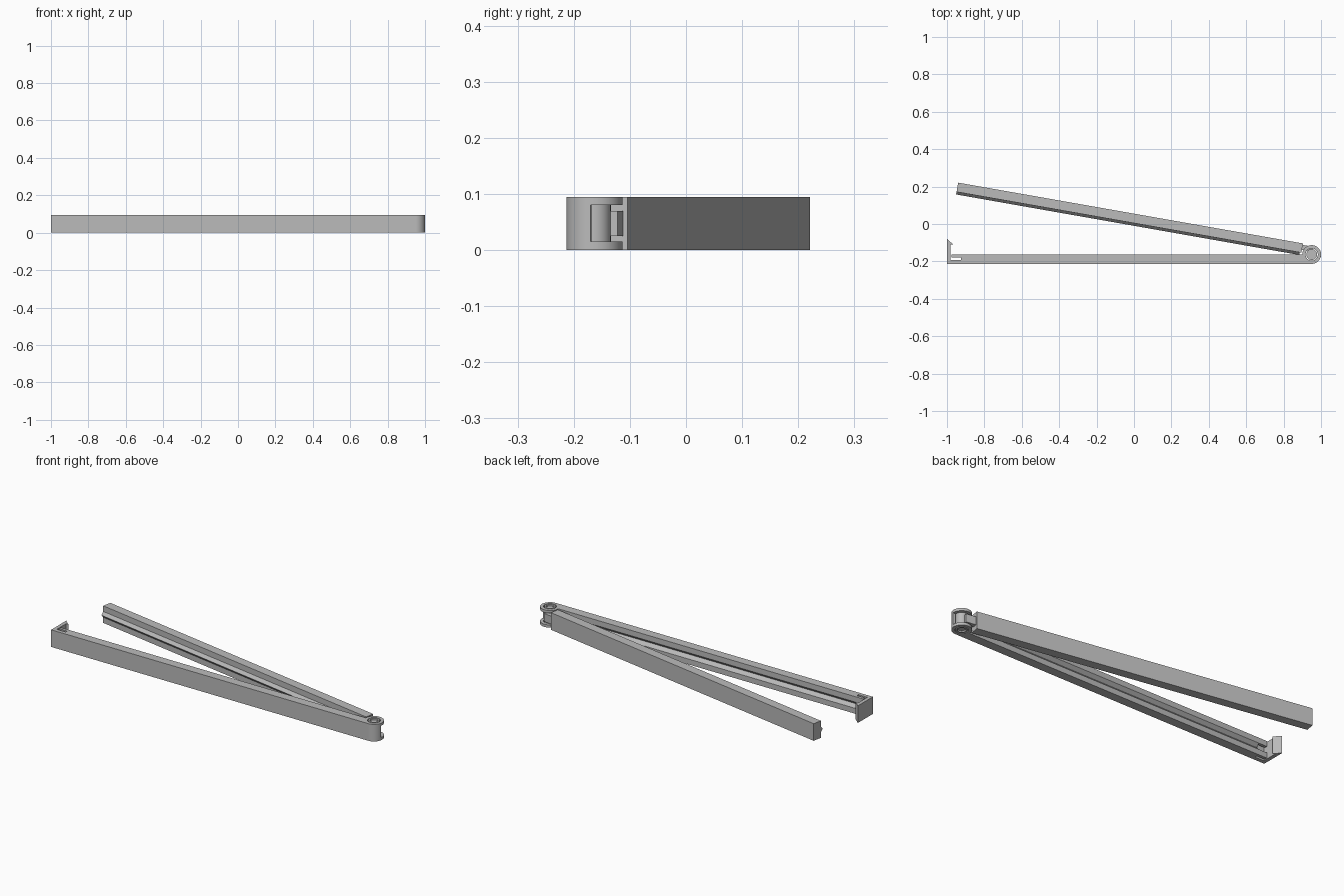
import bpy, bmesh, math
from mathutils import Matrix, Vector

cube = bpy.data.objects.get("Cube")
if cube:
    bpy.data.objects.remove(cube, do_unlink=True)

GREY = (0.5, 0.5, 0.5, 1)
mat = bpy.data.materials.new("plain grey")
mat.use_nodes = True
mat.diffuse_color = GREY
mat.node_tree.nodes["Principled BSDF"].inputs["Base Color"].default_value = GREY

H = 0.095                      # height of the whole clip
MID = H / 2
HX, HY, R = 0.95, -0.163, 0.05  # hinge axis and outer radius
FLANGE = 0.015
FRONT = HY - R
# swung arm frame: x runs from the hinge to the tip, y is its outer side
SWING = Matrix.Translation((HX, HY, 0)) @ Matrix.Rotation(math.radians(-10), 4, 'Z')


def prism(name, points, offset, matrix=None, smooth=False):
    """Extrude a closed 3D outline along offset."""
    bm = bmesh.new()
    face = bm.faces.new([bm.verts.new(p) for p in points])
    new = bmesh.ops.extrude_face_region(bm, geom=[face], use_keep_orig=True)
    verts = [g for g in new["geom"] if isinstance(g, bmesh.types.BMVert)]
    bmesh.ops.translate(bm, verts=verts, vec=Vector(offset))
    bmesh.ops.recalc_face_normals(bm, faces=bm.faces)
    if matrix:
        bm.transform(matrix)
    mesh = bpy.data.meshes.new(name)
    bm.to_mesh(mesh)
    bm.free()
    mesh.materials.append(mat)
    obj = bpy.data.objects.new(name, mesh)
    bpy.context.collection.objects.link(obj)
    if smooth:
        bpy.ops.object.select_all(action='DESELECT')
        obj.select_set(True)
        bpy.context.view_layer.objects.active = obj
        bpy.ops.object.shade_smooth_by_angle(angle=math.radians(35))
    return obj


def plan(name, outline, z0, z1, matrix=None, smooth=False):
    return prism(name, [(x, y, z0) for x, y in outline], (0, 0, z1 - z0), matrix, smooth)


def box(name, x0, x1, y0, y1, z0, z1, matrix=None):
    return plan(name, [(x0, y0), (x1, y0), (x1, y1), (x0, y1)], z0, z1, matrix)


def arc(radius, start, end, steps=32):
    angles = [math.radians(start + (end - start) * i / steps) for i in range(steps + 1)]
    return [(HX + radius * math.cos(a), HY + radius * math.sin(a)) for a in angles]


# Front arm with a V groove along its inner face
ROOT, NECK = -0.925, 0.9
groove = [(FRONT, 0), (HY, 0), (HY, 0.03), (HY - 0.017, MID),
          (HY, H - 0.03), (HY, H), (FRONT, H)]
prism("front_arm", [(ROOT, y, z) for y, z in groove], (NECK - ROOT, 0, 0))

# Latch hook with a flexing base
hook = [(-1, FRONT), (ROOT, FRONT), (ROOT, -0.192), (-0.98, -0.192),
        (-0.98, -0.11), (-0.966, -0.11), (-1, -0.08)]
plan("latch_hook", hook, 0, H)

for side, z0, z1, f0 in (("lower", 0, 0.03, 0), ("upper", H - 0.03, H, H - FLANGE)):
    # Lips over the slot beside the hook
    box(side + "_slot_lip", -0.975, ROOT, -0.179, HY, z0, z1)
    # Hinge plates with a round hole, joined to the front arm
    ring = arc(R, -90, 180, 48) + [(NECK, HY), (NECK, FRONT)]
    hole = arc(0.033, 180, -180, 48)
    plate = plan(side + "_hinge_plate", ring, f0, f0 + FLANGE, smooth=True)
    cutter = plan(side + "_hole_cutter", hole[:-1], f0 - 0.01, f0 + FLANGE + 0.01)
    cutter.hide_render = True
    cutter.hide_viewport = True
    cut = plate.modifiers.new("hole", 'BOOLEAN')
    cut.operation = 'DIFFERENCE'
    cut.object = cutter
    cut.solver = 'EXACT'

# Curved wall between the hinge plates
wall = [(NECK, FRONT)] + arc(R, -90, -8) + arc(0.036, -8, -150) + [(NECK, HY - 0.018)]
plan("hinge_wall", wall, FLANGE, H - FLANGE, smooth=True)

# Hinge barrel with a dished round at each end
plan("hinge_barrel", arc(0.029, 0, 360, 48)[:-1], 0.008, H - 0.008, smooth=True)
for side, z0 in (("lower", 0), ("upper", H - 0.008)):
    rim = arc(0.029, 0, 360, 48) + arc(0.021, 360, 0, 48)
    plan(side + "_barrel_rim", rim, z0, z0 + 0.008, smooth=True)

# Swung back arm, its sealing ridge and the narrow tab to the barrel
TIP = 1.928
box("back_arm", -TIP, -0.056, 0, R, 0, H, SWING)
box("hinge_tab", -0.06, 0, 0.015, 0.042, 0.025, H - 0.025, SWING)
ridge = [(-TIP, 0.001, 0.03), (-TIP, -0.014, MID), (-TIP, 0.001, H - 0.03)]
prism("sealing_ridge", ridge, (TIP - 0.065, 0, 0), SWING)
